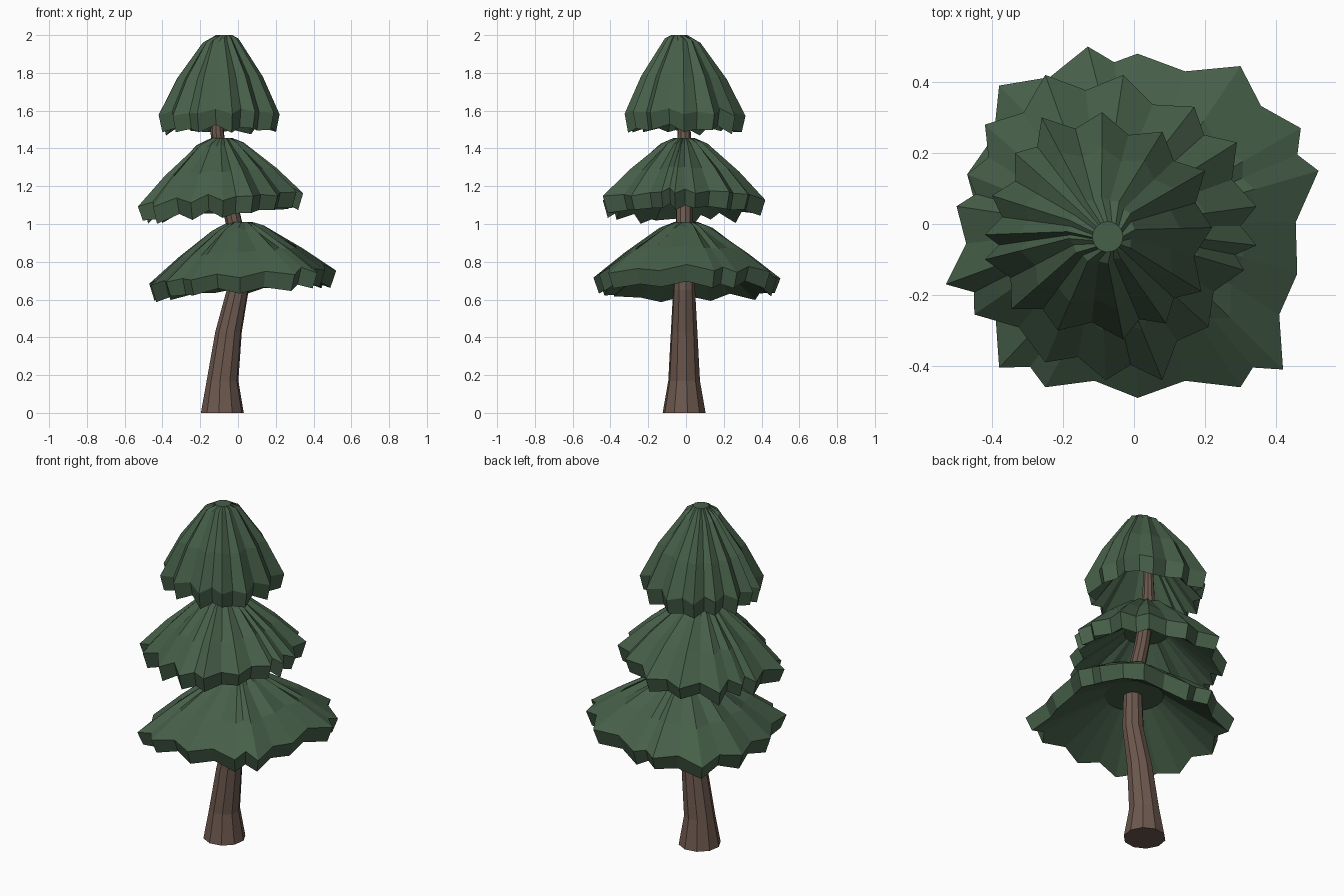
import bpy, math, random
from mathutils import Vector

if "Cube" in bpy.data.objects:
    bpy.data.objects.remove(bpy.data.objects["Cube"])

random.seed(4)


def material(name, color):
    m = bpy.data.materials.new(name)
    m.diffuse_color = (*color, 1)
    m.use_nodes = True
    m.node_tree.nodes["Principled BSDF"].inputs["Base Color"].default_value = m.diffuse_color
    return m


GREEN = material("needles", (0.062, 0.115, 0.066))
BROWN = material("bark", (0.15, 0.097, 0.075))


def loft(name, rings, mat):
    """Skin a stack of equal-length rings and cap both ends."""
    n = len(rings[0])
    verts = [v for ring in rings for v in ring]
    faces = []
    for k in range(len(rings) - 1):
        for i in range(n):
            j = (i + 1) % n
            faces.append((k*n + i, k*n + j, (k+1)*n + j, (k+1)*n + i))
    faces.append(tuple(reversed(range(n))))
    faces.append(tuple(range((len(rings)-1)*n, len(rings)*n)))
    me = bpy.data.meshes.new(name)
    me.from_pydata(verts, [], faces)
    me.materials.append(mat)
    ob = bpy.data.objects.new(name, me)
    bpy.context.collection.objects.link(ob)


# Bent, tapering trunk: x, z, radius
path = [(-0.083, 0, 0.115), (-0.082, 0.17, 0.085), (-0.05, 0.43, 0.071),
        (-0.002, 0.65, 0.059), (0.0, 0.85, 0.052), (-0.02, 1.0, 0.045),
        (-0.065, 1.2, 0.042), (-0.11, 1.48, 0.036), (-0.11, 1.8, 0.02)]
loft("trunk", [[(x + r*math.cos(a), -0.01 + r*math.sin(a), z)
                for a in (math.tau*(i + 0.25)/10 for i in range(10))]
               for x, z, r in path], BROWN)


def tier(name, peaks, notch, center, top, top_r, rim, slope, drop, under, under_r,
         bulge, tilt):
    """Pleated skirt: hollow underside, thick ragged rim, sloping pleats, tilted crown."""
    c = Vector(center)
    tilt = Vector(tilt)
    pts = []
    for i, p in enumerate(peaks):
        p, q = Vector(p) - c, Vector(peaks[(i+1) % len(peaks)]) - c
        pts += [(p, 0), ((p + q)/2*notch, 1)]
    inner, low, high, mid, crown, peak = [], [], [], [], [], []
    for p, valley in pts:
        d = p.normalized()
        z = rim + slope*p.x + random.uniform(-0.012, 0.012) + 0.02*valley

        def at(v, h):
            return (c.x + v.x, c.y + v.y, h)
        tz = top - 0.03 + tilt.dot(d)*top_r - 0.015*valley
        inner.append(at(d*under_r, under))
        low.append(at(p*0.94, z - drop + random.uniform(-0.01, 0.01)))
        high.append(at(p, z))
        mid.append(at((p*0.55 + d*top_r*0.45)*bulge, z*0.5 + tz*0.5))
        crown.append(at(d*top_r*(1 - 0.08*valley), tz))
        peak.append(at(d*top_r*0.45 + tilt*0.15, top))
    loft(name, [inner, low, high, mid, crown, peak], GREEN)


# Bottom tier
tier("lower_foliage",
     [(.52, .15), (.47, .27), (.30, .445), (.01, .48), (-.13, .50), (-.38, .39),
      (-.47, .14), (-.46, -.14), (-.38, -.405), (-.25, -.46), (.01, -.49),
      (.30, -.46), (.42, -.41), (.46, -.14)],
     0.93, (0.0, 0), 1.01, 0.14, 0.715, 0.085, 0.083, 0.85, 0.16, 0.98, (0.1, 0))

# Middle tier
tier("middle_foliage",
     [(.345, -.06), (.345, .05), (.29, .23), (.17, .33), (-.03, .42), (-.25, .42),
      (-.42, .28), (-.47, .14), (-.50, .05), (-.53, -.17), (-.45, -.255),
      (-.25, -.39), (-.08, -.44), (.08, -.44), (.21, -.29), (.31, -.13)],
     0.9, (-0.095, -0.01), 1.455, 0.125, 1.13, 0.08, 0.083, 1.28, 0.12, 1.0, (0.06, 0))

# Top tier
tier("upper_foliage",
     [(.22, -.01), (.20, .15), (.08, .26), (-.09, .315), (-.26, .30), (-.335, .20),
      (-.40, .08), (-.42, -.03), (-.42, -.10), (-.345, -.24), (-.215, -.30),
      (-.03, -.325), (.09, -.28), (.19, -.19)],
     0.88, (-0.092, -0.018), 2.0, 0.095, 1.578, 0.03, 0.092, 1.75, 0.09, 1.04, (0.12, -0.12))
